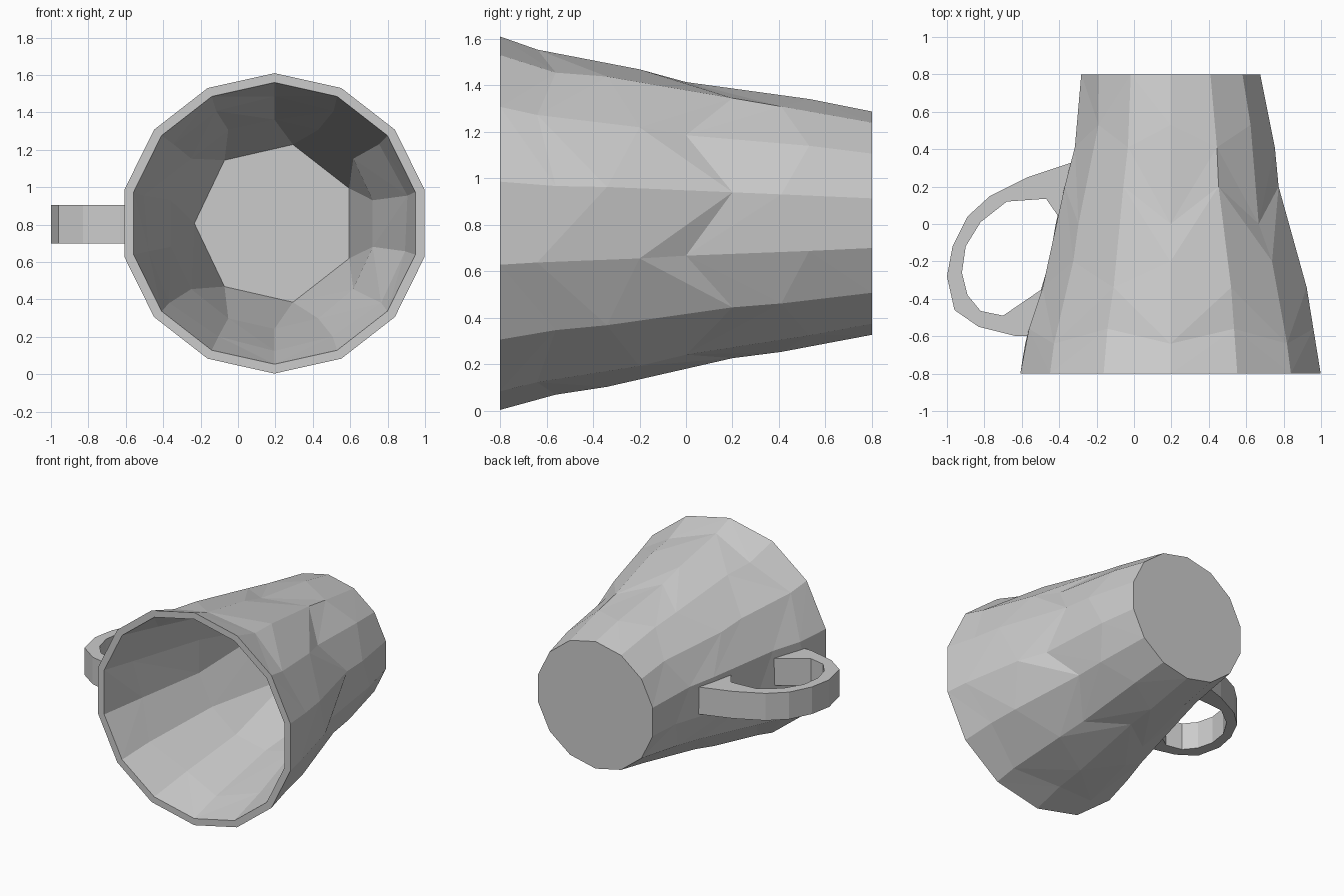
import bpy, bmesh, math

if "Cube" in bpy.data.objects:
    bpy.data.objects.remove(bpy.data.objects["Cube"])

N = 14
CX, CZ = 0.195, 0.807

# wall distance from the axis along y, in four directions
TOP = [(-.8, .803), (-.55, .715), (-.45, .73), (0, .607), (.2, .597), (.5, .54), (.8, .48)]
BOTTOM = [(-.8, .803), (-.54, .732), (-.22, .687), (.15, .587), (.5, .542), (.8, .48)]
RIGHT = [(-.8, .803), (-.3, .722), (.03, .575), (.3, .58), (.8, .48)]
LEFT = [(-.8, .803), (-.6, .77), (-.27, .66), (.05, .605), (.53, .48), (.8, .477)]


def lerp(profile, y):
    for (a, ra), (b, rb) in zip(profile, profile[1:]):
        if y <= b:
            return ra + (rb - ra) * (y - a) / (b - a)
    return profile[-1][1]


def wall_point(i, y, inset=0.0):
    a = 2 * math.pi * i / N
    s, c = math.sin(a), math.cos(a)
    rx = lerp(RIGHT if s > 0 else LEFT, y) - inset
    rz = lerp(TOP if c > 0 else BOTTOM, y) - inset
    return (CX + rx * s / math.cos(math.pi / N), y, CZ + rz * c)


def bridge(bm, a, b):
    """Join two rings; repeated vertices collapse to triangles."""
    for i in range(N):
        j = (i + 1) % N
        vs = list(dict.fromkeys([a[i], a[j], b[j], b[i]]))
        if len(vs) == 3:
            bm.faces.new(vs)
        elif i % 2:
            bm.faces.new((vs[0], vs[1], vs[2]))
            bm.faces.new((vs[0], vs[2], vs[3]))
        else:
            bm.faces.new((vs[0], vs[1], vs[3]))
            bm.faces.new((vs[1], vs[2], vs[3]))


def finish(bm, name):
    bmesh.ops.recalc_face_normals(bm, faces=bm.faces)
    me = bpy.data.meshes.new(name)
    bm.to_mesh(me)
    bm.free()
    ob = bpy.data.objects.new(name, me)
    bpy.context.collection.objects.link(ob)
    return ob


# mug body: faceted outer wall, rim, inner wall and floor
bm = bmesh.new()
rings = []
for y, stagger, inset in [(.8, 0, 0), (.47, .06, 0), (.1, -.1, 0), (-.27, .07, 0), (-.6, -.04, 0),
                          (-.8, 0, 0), (-.8, 0, .05), (-.5, .04, .05), (.05, 0, .05)]:
    rings.append([bm.verts.new(wall_point(i, y + stagger * (-1) ** i, inset)) for i in range(N)])
floor = [bm.verts.new(wall_point(2 * k + 0.5, .74, .06)) for k in range(N // 2)]
rings.append([floor[i // 2] for i in range(N)])
for a, b in zip(rings, rings[1:]):
    bridge(bm, a, b)
bm.faces.new(rings[0])
bm.faces.new(floor)
finish(bm, "mug_body")

# handle: flat loop in the xy plane with a rectangular section
OUTER = [(-.33, .33), (-.57, .25), (-.77, .15), (-.89, .04), (-.97, -.12), (-1, -.28),
         (-.96, -.46), (-.83, -.55), (-.63, -.6), (-.55, -.6)]
INNER = [(-.39, .02), (-.47, .135), (-.68, .12), (-.82, .01), (-.9, -.12), (-.92, -.26),
         (-.89, -.38), (-.82, -.465), (-.7, -.49), (-.48, -.34)]
bm = bmesh.new()
sections = [[bm.verts.new((*o, .7)), bm.verts.new((*o, .905)),
             bm.verts.new((*n, .905)), bm.verts.new((*n, .7))] for o, n in zip(OUTER, INNER)]
for a, b in zip(sections, sections[1:]):
    for k in range(4):
        m = (k + 1) % 4
        bm.faces.new((a[k], a[m], b[m], b[k]))
bm.faces.new(sections[0])
bm.faces.new(sections[-1])
finish(bm, "handle")
